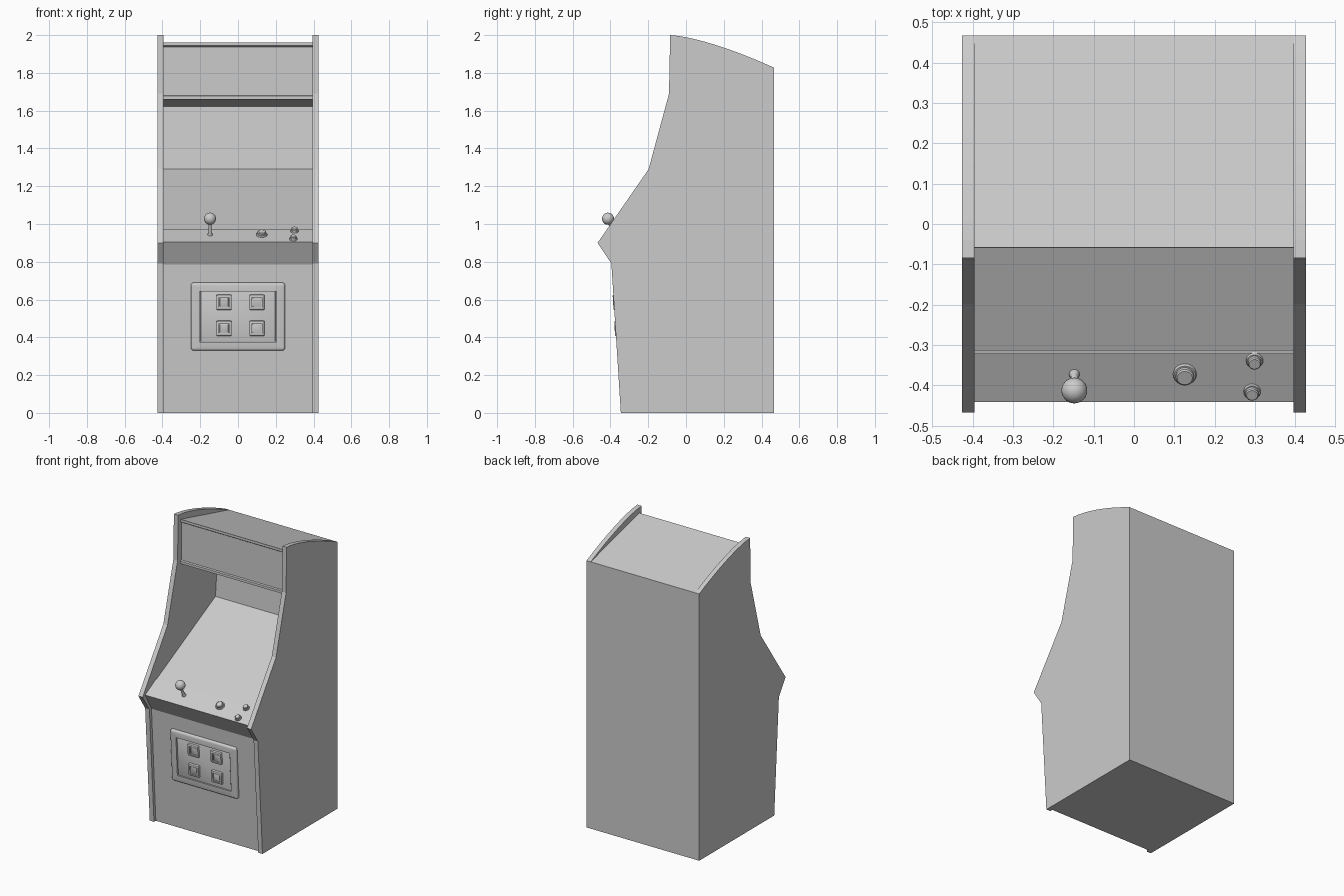
import bpy, bmesh, math
from mathutils import Matrix, Vector

if "Cube" in bpy.data.objects:
    bpy.data.objects.remove(bpy.data.objects["Cube"])


def finish(bm, name, smooth=False):
    bmesh.ops.recalc_face_normals(bm, faces=bm.faces)
    me = bpy.data.meshes.new(name)
    bm.to_mesh(me)
    bm.free()
    ob = bpy.data.objects.new(name, me)
    bpy.context.collection.objects.link(ob)
    if smooth:
        bpy.ops.object.select_all(action='DESELECT')
        ob.select_set(True)
        bpy.context.view_layer.objects.active = ob
        bpy.ops.object.shade_smooth_by_angle(angle=math.radians(35))
    return ob


def extrude_x(name, profile, x0, x1):
    bm = bmesh.new()
    f = bm.faces.new([bm.verts.new((x0, y, z)) for y, z in profile])
    new = bmesh.ops.extrude_face_region(bm, geom=[f])['geom']
    verts = [v for v in new if isinstance(v, bmesh.types.BMVert)]
    bmesh.ops.translate(bm, verts=verts, vec=(x1 - x0, 0, 0))
    return finish(bm, name)


def frame(origin, angle):
    # local z points out of a sloping panel, local y runs up it
    return Matrix.Translation(origin) @ Matrix.Rotation(angle, 4, 'X')


def plate(name, mat, w, h, depth, rim=0, sink=0, bevel=0.004, segs=2):
    bm = bmesh.new()
    bmesh.ops.create_cube(bm, size=1, matrix=Matrix.Translation((0, 0, depth / 2)) @ Matrix.Diagonal((w, h, depth, 1)))
    corners = [e for e in bm.edges if abs(e.verts[0].co.z - e.verts[1].co.z) > depth / 2]
    bmesh.ops.bevel(bm, geom=corners, offset=bevel, segments=segs, affect='EDGES', profile=0.5)
    top = max(bm.faces, key=lambda f: f.calc_center_median().z)
    bmesh.ops.bevel(bm, geom=list(top.edges), offset=min(bevel, depth * 0.7), segments=segs, affect='EDGES', profile=0.5)
    if rim:
        bm.normal_update()
        top = max(bm.faces, key=lambda f: f.calc_center_median().z)
        bmesh.ops.inset_region(bm, faces=[top], thickness=rim)
        bmesh.ops.inset_region(bm, faces=[top], thickness=0.002)
        bmesh.ops.translate(bm, verts=list(top.verts), vec=(0, 0, -sink))
    bm.transform(mat)
    return finish(bm, name, True)


def lathe(name, mat, profile, n=24):
    bm = bmesh.new()
    vs = [bm.verts.new((r, 0, z)) for r, z in profile]
    edges = [bm.edges.new(p) for p in zip(vs, vs[1:])]
    bmesh.ops.spin(bm, geom=vs + edges, axis=(0, 0, 1), cent=(0, 0, 0), angle=math.tau, steps=n)
    bmesh.ops.remove_doubles(bm, verts=bm.verts, dist=1e-5)
    bm.transform(mat)
    return finish(bm, name, True)


# side panels with a curved top edge
side = [(0.467, 0), (-0.345, 0), (-0.395, 0.79), (-0.468, 0.90), (-0.198, 1.29), (-0.09, 1.69)]
side += [(-0.084 + 0.551 * i / 12, 2.0 - 0.173 * (i / 12) ** 1.45) for i in range(13)]
for name, s in (("left_side_panel", -1), ("right_side_panel", 1)):
    extrude_x(name, side, s * 0.395, s * 0.427)

# cabinet body: front, control deck, screen, hood, marquee, top and back
body = [(0.467, 0), (-0.325, 0), (-0.372, 0.785), (-0.441, 0.905), (-0.32, 0.971), (-0.315, 0.968),
        (0.32, 1.29), (0.35, 1.622), (-0.06, 1.66), (-0.06, 1.677), (-0.048, 1.68),
        (-0.048, 1.938), (-0.058, 1.945), (-0.058, 1.962), (0.467, 1.827)]
extrude_x("cabinet_body", body, -0.395, 0.395)

# coin door on the sloping front
tilt = math.pi / 2 + math.atan2(0.047, 0.785)


def on_front(x, z, out=0):
    return frame(Vector((x, -0.325 - 0.047 * z / 0.785 - out, z)), tilt)


plate("coin_door_frame", on_front(0, 0.51), 0.5, 0.36, 0.018, 0.034, 0.012, 0.016, 4)
plate("coin_door", on_front(0, 0.51, 0.003), 0.395, 0.27, 0.007, bevel=0.003)
for row, z in (("upper", 0.586), ("lower", 0.448)):
    for col, x in (("left", -0.074), ("right", 0.10)):
        plate(f"{row}_{col}_coin_bezel", on_front(x, z, 0.008), 0.08, 0.08, 0.018, 0.008, 0.008, 0.005)
        plate(f"{row}_{col}_coin_button", on_front(x, z, 0.012), 0.046, 0.046, 0.01, bevel=0.003)
        if row == "upper":
            plate(f"{col}_coin_slot", on_front(x - 0.018, z, 0.02), 0.006, 0.045, 0.006, bevel=0.001)

# control deck parts
deck = math.atan2(0.066, 0.121)


def on_deck(x, y):
    return frame(Vector((x, y, 0.905 + (y + 0.441) * 0.066 / 0.121)), deck)


lathe("joystick_shaft", on_deck(-0.148, -0.372),
      [(0, -0.005), (0.013, -0.005), (0.013, 0.004), (0.009, 0.012), (0.008, 0.09), (0, 0.09)], 16)
bm = bmesh.new()
bmesh.ops.create_uvsphere(bm, u_segments=24, v_segments=14, radius=0.032,
                          matrix=Matrix.Translation((-0.148, -0.413, 1.028)))
finish(bm, "joystick_ball", True)

for name, x, y, r in (("action_button", 0.126, -0.372, 0.029),
                      ("rear_start_button", 0.299, -0.338, 0.021),
                      ("front_start_button", 0.293, -0.415, 0.021)):
    lathe(name, on_deck(x, y), [(0, -0.003), (r, -0.003), (r, 0.004), (r * 0.92, 0.008), (r * 0.78, 0.008),
                                (r * 0.78, 0.018), (r * 0.65, 0.021), (0, 0.021)])
